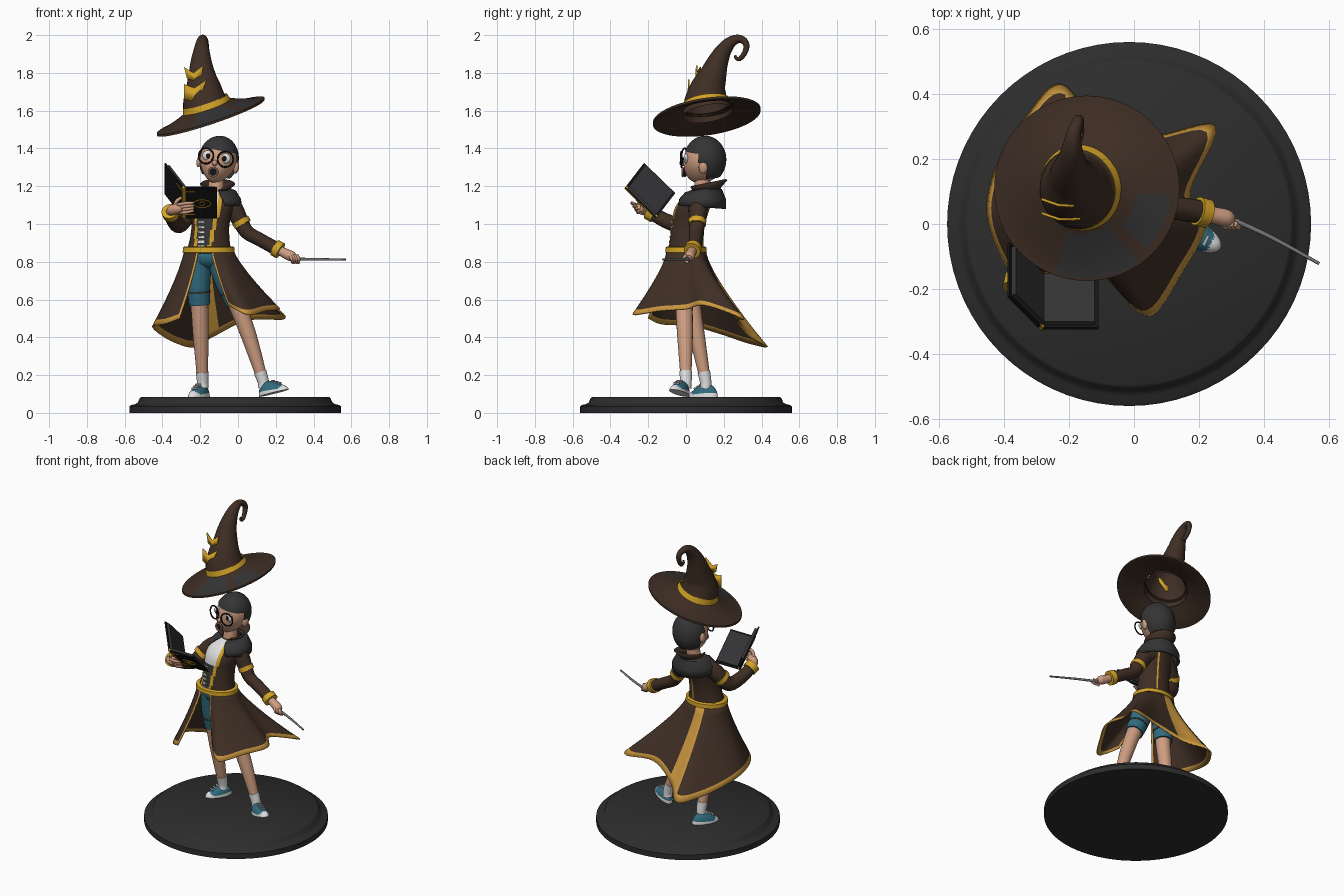
import bpy, bmesh, math
from math import sin, cos, pi, radians
from mathutils import Matrix, Vector

if "Cube" in bpy.data.objects:
    bpy.data.objects.remove(bpy.data.objects["Cube"])

def material(name, *rgb):
    m = bpy.data.materials.new(name)
    m.diffuse_color = (*rgb, 1)
    m.use_nodes = True
    m.node_tree.nodes["Principled BSDF"].inputs["Base Color"].default_value = m.diffuse_color
    return m

BROWN = material("brown cloth", .05, .028, .018)
GOLD = material("gold", .64, .36, .02)
AMBER = material("amber trim", .6, .31, .05)
CHAR = material("charcoal", .035, .035, .037)
BASE = material("base grey", .026, .026, .026)
BLACK = material("black", .008, .008, .009)
SKIN = material("skin", .62, .34, .22)
TEAL = material("teal", .03, .15, .21)
WHITE = material("white", .75, .75, .75)
GREY = material("wand grey", .18, .18, .18)
I = Matrix.Identity(4)
T = Matrix.Translation

def rot(deg, axis):
    return Matrix.Rotation(radians(deg), 4, axis)

def finish(name, bm, mats, M=I, solid=0):
    bm.transform(M)
    bmesh.ops.recalc_face_normals(bm, faces=bm.faces)
    me = bpy.data.meshes.new(name)
    bm.to_mesh(me)
    bm.free()
    for m in mats if isinstance(mats, list) else [mats]:
        me.materials.append(m)
    o = bpy.data.objects.new(name, me)
    bpy.context.collection.objects.link(o)
    if solid:
        s = o.modifiers.new("thickness", 'SOLIDIFY')
        s.thickness, s.offset = solid, 0
    return o

def spline(pts, n=5):
    out = []
    for i in range(len(pts) - 1):
        q = [pts[max(i - 1, 0)], pts[i], pts[i + 1], pts[min(i + 2, len(pts) - 1)]]
        for k in range(n):
            t = k / n
            out.append(tuple(.5 * (2 * b + (c - a) * t + (2 * a - 5 * b + 4 * c - d) * t * t
                             + (3 * b - a - 3 * c + d) * t ** 3) for a, b, c, d in zip(*q)))
    return out + [tuple(pts[-1])]

def loft(name, rings, mats, rule=None, closed=True, caps=False, M=I, solid=0):
    """Skin a list of point rings; rule(ring, column, centre) picks the material."""
    bm = bmesh.new()
    vs = [[bm.verts.new(p) for p in r] for r in rings]
    n = len(rings[0])
    for i in range(len(vs) - 1):
        for j in range(n if closed else n - 1):
            k = (j + 1) % n
            f = bm.faces.new((vs[i][j], vs[i][k], vs[i + 1][k], vs[i + 1][j]))
            if rule:
                f.material_index = rule(i, j, f.calc_center_median())
    if caps:
        bm.faces.new(vs[0])
        bm.faces.new(vs[-1])
    return finish(name, bm, mats, M, solid)

def tube(name, pts, mats, n=5, seg=20, caps=True, rule=None, M=I):
    """Round tube along a smooth path of (x, y, z, radius)."""
    p = spline(pts, n)
    rings, u = [], Vector((.3, -.9, .1))
    for i, q in enumerate(p):
        t = (Vector(p[min(i + 1, len(p) - 1)][:3]) - Vector(p[max(i - 1, 0)][:3])).normalized()
        u = (u - t * u.dot(t)).normalized()
        v = t.cross(u)
        rings.append([Vector(q[:3]) + q[3] * (u * cos(a) + v * sin(a))
                      for a in (2 * pi * k / seg for k in range(seg))])
    return loft(name, rings, mats, rule, caps=caps, M=M)

def oval(cx, cy, z, rx, ry, seg=60):
    return [(cx + rx * cos(2 * pi * k / seg), cy + ry * sin(2 * pi * k / seg), z) for k in range(seg)]

def ball(name, loc, scale, mats, M=I, shape=None, keep=None, rule=None, seg=32):
    bm = bmesh.new()
    bmesh.ops.create_uvsphere(bm, u_segments=seg, v_segments=seg * 3 // 4, radius=1)
    for v in bm.verts:
        v.co = Vector(a * b for a, b in zip(v.co, scale))
        if shape:
            shape(v.co)
    if keep:
        bmesh.ops.delete(bm, geom=[f for f in bm.faces if not keep(f.calc_center_median())], context='FACES')
    if rule:
        for f in bm.faces:
            f.material_index = rule(f.calc_center_median())
    return finish(name, bm, mats, M @ T(loc))

def box(name, M, mat):
    bm = bmesh.new()
    bmesh.ops.create_cube(bm, size=1)
    return finish(name, bm, mat, M)

def hoop(name, R, r, mat, M):
    """Torus in the local xz plane."""
    rings = [[((R + r * cos(b)) * cos(a), r * sin(b), (R + r * cos(b)) * sin(a))
              for b in (2 * pi * j / 8 for j in range(8))] for a in (2 * pi * i / 32 for i in range(33))]
    return loft(name, rings, mat, M=M)

# Round display base
loft("display_base", [oval(-.015, 0, z, r, r, 72) for r, z in
     [(.56, 0), (.56, .035), (.55, .042), (.53, .046), (.515, .055), (.505, .078), (.495, .085)]], BASE, caps=True)

# Hat brim: tilted double-sided disc with a darker front patch
def brim_ring(r, drop):
    c = -.145 - .015 * (.285 - r) / .165
    return [(x, y, 1.575 + .33 * (x + .145) + .13 * (y - .11) + .055 * ((.2851 - r) / .165) ** 1.4 - drop)
            for x, y, _ in oval(c, .11, 0, r, r, 72)]
radii = [.12, .14, .165, .19, .215, .24, .262, .278, .285]
def brim_rule(i, j, c):
    a = j * 5
    return int(i < 7 and ((248 < a < 305 and i > 0) or (312 < a < 352 and 1 < i < 6)))
loft("hat_brim", [brim_ring(r, 0) for r in radii] + [brim_ring(r, .012) for r in reversed(radii)],
     [BROWN, CHAR], brim_rule)
tube("hat_cone", [(-.155, .115, 1.585, .135), (-.175, .107, 1.645, .118), (-.183, .118, 1.72, .095),
     (-.19, .14, 1.78, .075), (-.195, .165, 1.85, .058), (-.193, .2, 1.92, .042), (-.19, .24, 1.965, .03),
     (-.185, .28, 1.98, .022), (-.175, .31, 1.967, .018), (-.17, .32, 1.94, .016), (-.168, .31, 1.905, .014),
     (-.165, .285, 1.875, .012), (-.165, .264, 1.88, .009), (-.165, .262, 1.895, .005)], BROWN, seg=32, caps=False)
tube("hat_band", [(-.16, .113, 1.605, .138), (-.175, .107, 1.65, .123)], GOLD, seg=40, caps=False)
# Ragged ornament bent over the front of the cone
for k, pts in enumerate([[(-.27, 1.77), (-.285, 1.83), (-.235, 1.80), (-.185, 1.84), (-.19, 1.79), (-.225, 1.755)],
                         [(-.285, 1.66), (-.285, 1.74), (-.23, 1.72), (-.165, 1.765), (-.19, 1.70), (-.235, 1.65)]]):
    bm = bmesh.new()
    bm.faces.new([bm.verts.new((x, (.055, .012)[k] + 3 * (x + .2) ** 2, z)) for x, z in pts])
    finish("hat_ornament", bm, GOLD, solid=.008)

# Head, tilted and turned a little
H = T((-.105, .095, 1.335)) @ rot(10, 'Y') @ rot(-8, 'Z')
def jaw(v):
    if v.z < 0:
        k = (-v.z / .122) ** 1.5
        v.x *= 1 - .3 * k
        v.y -= .02 * k
ball("head", (0, 0, 0), (.098, .108, .122), SKIN, H, jaw)
ball("hair", (0, .006, .006), (.107, .113, .127), CHAR, H,
     keep=lambda c: c.z > .048 or (c.y > .015 and c.z > -.085) or (c.y > -.025 and c.z > .0))
ball("nose", (0, -.112, -.015), (.014, .02, .016), SKIN, H, seg=16)
ball("mouth", (0, -.102, -.064), (.022, .012, .026), BLACK, H, seg=16)
hoop("lips", .023, .005, SKIN, H @ T((0, -.113, -.064)))
for s in (-1, 1):
    ball("ear", (s * .1, .01, -.02), (.015, .024, .032), SKIN, H, seg=16)
    ball("eye_white", (s * .046, -.087, .018), (.03, .014, .027), WHITE, H, seg=16)
    ball("pupil", (s * .044, -.099, .016), (.012, .006, .014), BLACK, H, seg=16)
    hoop("glasses_rim", .041, .0045, BLACK, H @ T((s * .053, -.113, .014)) @ rot(s * 12, 'Z'))
    tube("glasses_arm", [(s * .092, -.103, .018, .004), (s * .106, -.05, .015, .004), (s * .108, .01, .005, .004)], BLACK, seg=8)
    tube("eyebrow", [(s * .02, -.105, .056, .005), (s * .05, -.1, .066, .006), (s * .08, -.075, .056, .004)], CHAR, seg=8)
tube("glasses_bridge", [(-.014, -.116, .02, .004), (0, -.119, .024, .004), (.014, -.116, .02, .004)], BLACK, seg=8)
tube("neck", [(-.12, .08, 1.13, .045), (-.113, .09, 1.25, .04)], SKIN)

# Coat body with front opening, gold edges and back seam
def body_rule(i, j, c):
    d = abs((j * 6 + 3 - 250 + 180) % 360 - 180)
    gap = 14 + 18 * min(1, (c.z - .86) / .2)
    return (2 if c.z < 1.03 else 3) if d < gap else 1 if d < gap + 11 or d > 176 else 0
torso = spline([(-.155, 0, .85, .12, .095), (-.15, .004, .92, .105, .089), (-.145, .013, 1, .1, .088),
                (-.135, .032, 1.08, .108, .093), (-.125, .06, 1.135, .1, .082), (-.115, .085, 1.175, .055, .055)], 5)
loft("coat_body", [oval(*r) for r in torso], [BROWN, GOLD, CHAR, WHITE], body_rule, caps=True)
for k in range(6):
    box("shirt_lace", T((-.192, -.082 + .003 * k, .88 + .026 * k)) @ rot(-20, 'Z') @ Matrix.Diagonal((.035, .012, .011, 1)), WHITE)
loft("belt", [oval(-.155, 0, z, .13 + d, .102 + d) for z, d in [(.845, 0), (.85, .008), (.875, .006), (.88, 0)]], GOLD, caps=True)

# Coat skirt: flaring from the belt to an uneven pointed hem
hem = spline([(-.31, -.2, .5), (-.39, -.13, .47), (-.45, .03, .46), (-.42, .18, .42), (-.33, .33, .37),
              (-.23, .43, .35), (-.12, .33, .41), (.05, .27, .49), (.25, .3, .5), (.17, .1, .57),
              (.22, 0, .55), (.15, -.14, .54), (.05, -.28, .52), (-.05, -.2, .57)], 6)
N = len(hem) - 1
rows = [0, .12, .25, .4, .55, .7, .82, .93, 1]
skirt = []
for t in rows:
    row = []
    for j, (hx, hy, hz) in enumerate(hem):
        a = radians(-115 - 330 * j / N)
        wx, wy, k = -.155 + .125 * cos(a), .098 * sin(a), t ** 1.25
        row.append((wx + (hx - wx) * k, wy + (hy - wy) * k, .865 + (hz - .865) * t))
    skirt.append(row)
loft("coat_skirt", skirt, [BROWN, AMBER],
     lambda i, j, c: int(i == len(rows) - 2 or j < 1 or j >= N - 1 or 31 <= j < 37), closed=False, solid=.008)

# Draped hood and standing collar, both open at the front
def open_ring(cx, cy, z, rx, ry, back, gap):
    out = []
    for k in range(41):
        a = radians(-105 + gap + (360 - 2 * gap) * k / 40)
        out.append((cx + rx * cos(a), cy + ry * sin(a), z + back * sin(a)))
    return out
loft("shoulder_hood", [open_ring(-.113, .095, 1.185, .06, .06, .01, 25), open_ring(-.115, .09, 1.17, .1, .095, .01, 27),
     open_ring(-.118, .085, 1.13, .128, .12, .0, 32), open_ring(-.12, .08, 1.09, .132, .125, -.01, 38)],
     CHAR, closed=False, solid=.014)
loft("standing_collar", [open_ring(-.113, .1, 1.165, .06, .062, 0, 30), open_ring(-.111, .108, 1.19, .068, .075, .008, 34),
     open_ring(-.108, .115, 1.215, .09, .1, .02, 42)], BROWN, closed=False, solid=.01)

# Sleeves with gold bands and cuffs
tube("book_sleeve", [(-.19, .06, 1.12, .052), (-.25, .04, 1.08, .05), (-.305, -.01, 1.0, .045),
     (-.335, -.09, 1.01, .04), (-.36, -.185, 1.06, .036)], BROWN)
tube("book_cuff", [(-.354, -.165, 1.048, .044), (-.362, -.2, 1.068, .044)], GOLD)
tube("book_armband", [(-.272, .026, 1.055, .052), (-.285, .013, 1.035, .052)], GOLD)
tube("wand_sleeve", [(-.08, .07, 1.12, .055), (-.03, .065, 1.09, .052), (.015, .06, 1.01, .043), (.05, .055, .955, .038),
     (.12, .05, .915, .036), (.205, .037, .868, .036)], BROWN)
tube("wand_cuff", [(.195, .04, .875, .045), (.225, .032, .858, .045)], GOLD)
tube("wand_armband", [(.012, .06, 1.02, .048), (.026, .058, .996, .047)], GOLD)

# Hands
tube("wand_hand", [(.21, .037, .865, .022), (.245, .027, .847, .026), (.285, .018, .828, .027), (.305, .014, .82, .016)], SKIN)
tube("book_hand", [(-.36, -.19, 1.063, .022), (-.345, -.225, 1.075, .028), (-.31, -.25, 1.085, .026), (-.295, -.255, 1.09, .015)], SKIN)
for k in range(4):
    tube("wand_finger", [(.275 + .012 * k, .0, .835, .009), (.285 + .012 * k, -.01, .815, .009), (.29 + .01 * k, .012, .795, .008)], SKIN, seg=10)
    tube("book_finger", [(-.32, -.235 - .01 * k, 1.06 + .014 * k, .009), (-.275, -.255 - .01 * k, 1.062 + .016 * k, .009),
         (-.235, -.25 - .01 * k, 1.07 + .014 * k, .007)], SKIN, seg=10)
tube("book_thumb", [(-.34, -.23, 1.08, .011), (-.325, -.25, 1.12, .01), (-.3, -.25, 1.14, .008)], SKIN, seg=10)
tube("wand", [(.285, .022, .815, .008), (.42, -.04, .813, .007), (.57, -.122, .812, .005)], GREY, seg=12)

# Open book: two halves hinged on a slanted spine
spine, along = Vector((-.29, -.16, 1.03)), Vector((0, -.165, .16))
for side, b, sgn in [("right", Vector((.18, 0, 0)), 1), ("left", Vector((-.1, .1, .13)), -1)]:
    nrm = (b.cross(along) * sgn).normalized()      # points to the reader
    if nrm.y < 0:
        nrm = -nrm
    def slab(a0, a1, b0, b1, h0, h1):
        c = spine + along * (a0 + a1) / 2 + b * (b0 + b1) / 2 + nrm * (h0 + h1) / 2
        M = Matrix((along * (a1 - a0), b * (b1 - b0), nrm * (h1 - h0))).transposed().to_4x4()
        return T(c) @ M
    box("book_cover_" + side, slab(0, 1, 0, 1, 0, .009), BLACK)
    box("book_pages_" + side, slab(.05, .95, .02, .94, .009, .024), CHAR)
    box("book_gold_edge_" + side, slab(.0, 1, .0, .06, -.003, .012), GOLD)
    for a in (.12, .86):
        box("book_corner_" + side, slab(a, a + .03, .06, .35, -.003, .002), GOLD)
E = T(spine + along * .5 + Vector((.1, -.003, -.003))) @ rot(45, 'X')
hoop("book_emblem_ring", .036, .003, GOLD, E @ Matrix.Diagonal((1.3, 1, .8, 1)))
hoop("book_emblem_centre", .014, .003, GOLD, E)

# Legs, shorts, socks and shoes
def shoe_shape(v):
    v.z = max(v.z, 0) * (.55 + .45 * min(1, max(0, (v.y + .06) / .1)))
legs = [("left", [(-.2, .01, .85), (-.21, .02, .7), (-.203, .035, .55), (-.197, .06, .4), (-.187, .105, .16)],
         (-.207, .09, .085), -31, 0),
        ("right", [(-.11, -.005, .85), (-.06, -.012, .7), (.0, -.01, .56), (.06, -.005, .4), (.135, 0, .16)],
         (.19, -.035, .105), 63, 13)]
for side, p, foot, yaw, pitch in legs:
    tube(side + "_leg", [(*q, r) for q, r in zip(p, (.06, .055, .046, .041, .027))], SKIN)
    a, b, c, d, e = [Vector(q) for q in p]
    tube(side + "_shorts", [(*a, .068), (*b, .064), (*b.lerp(c, .85), .056)], TEAL)
    tube(side + "_shorts_stripe", [(*b.lerp(c, .35), .0625), (*b.lerp(c, .43), .0617)], CHAR)
    tube(side + "_sock", [(*d.lerp(e, .76), .034), (*e, .03), (*(e + Vector((0, 0, -.03))), .03)], WHITE)
    F = T(foot) @ rot(yaw, 'Z') @ rot(-pitch, 'X')
    ball(side + "_shoe", (0, 0, 0), (.042, .088, .078), [TEAL, WHITE], F, shoe_shape,
         rule=lambda c: int(c.z < .016 or c.y < -.058))
    for k in range(3):
        box(side + "_shoe_lace", F @ T((0, -.045 + .018 * k, .044 + .01 * k)) @ rot(28, 'X') @ Matrix.Diagonal((.034, .007, .009, 1)), WHITE)
ball("shorts_seat", (-.155, .0, .83), (.1, .075, .07), TEAL)

# Smooth shading, keeping hard edges
bpy.ops.object.select_all(action='SELECT')
bpy.context.view_layer.objects.active = bpy.data.objects["head"]
bpy.ops.object.shade_smooth_by_angle(angle=radians(40))
